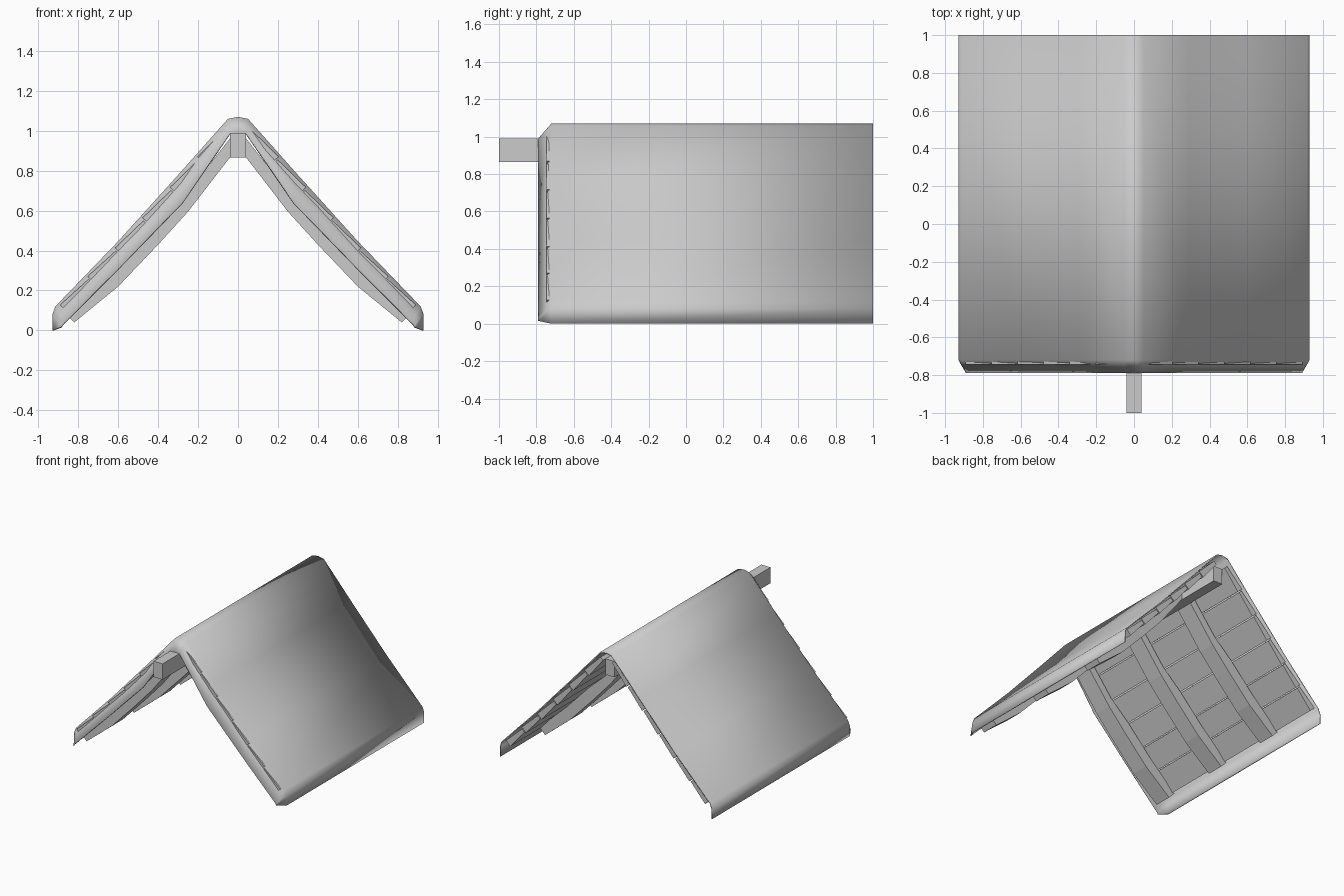
import bpy, bmesh, math
from mathutils import Vector

old = bpy.data.objects.get("Cube")
if old:
    bpy.data.objects.remove(old, do_unlink=True)

grey = bpy.data.materials.new("plain_grey")
grey.use_nodes = True
grey.diffuse_color = (0.6, 0.6, 0.6, 1)
grey.node_tree.nodes["Principled BSDF"].inputs["Base Color"].default_value = (0.6, 0.6, 0.6, 1)


def finish(name, bm):
    mesh = bpy.data.meshes.new(name)
    bm.to_mesh(mesh)
    bm.free()
    mesh.materials.append(grey)
    obj = bpy.data.objects.new(name, mesh)
    bpy.context.collection.objects.link(obj)
    return obj


def prism(name, profile, y0, y1, mirror=True):
    """Extrude an xz outline along y, optionally mirrored to the other slope."""
    bm = bmesh.new()
    face = bm.faces.new([bm.verts.new((x, y0, z)) for x, z in profile])
    ext = bmesh.ops.extrude_face_region(bm, geom=[face])["geom"]
    bmesh.ops.translate(bm, vec=(0, y1 - y0, 0),
                        verts=[v for v in ext if isinstance(v, bmesh.types.BMVert)])
    bmesh.ops.recalc_face_normals(bm, faces=bm.faces)
    obj = finish(name, bm)
    if mirror:
        obj.modifiers.new("other_slope", "MIRROR")
    return obj


def both_sides(half):
    return [(-x, z) for x, z in reversed(half[1:])] + half


# Roof skin: outer section from the back to the front, then a sloping front lip
outer = [(0, 1.07), (0.05, 1.06), (0.29, 0.79), (0.6, 0.447), (0.915, 0.12), (0.93, 0.08), (0.93, 0)]
lip = [(0, 0.99), (0.04, 0.99), (0.28, 0.64), (0.6, 0.31), (0.87, 0.04), (0.885, 0.025), (0.89, 0.015)]
bm = bmesh.new()
rows = [[bm.verts.new((x, y, z)) for x, z in both_sides(half)]
        for half, y in ((outer, 1), (outer, -0.72), (lip, -0.79))]
for back, front in zip(rows, rows[1:]):
    for i in range(len(back) - 1):
        bm.faces.new((back[i], front[i], front[i + 1], back[i + 1]))
skin = finish("roof_skin", bm)
solid = skin.modifiers.new("thickness", "SOLIDIFY")
solid.thickness = 0.008
solid.offset = -1
bpy.context.view_layer.objects.active = skin
skin.select_set(True)
bpy.ops.object.shade_smooth_by_angle(angle=math.radians(60))
skin.select_set(False)


# Lapped planks under the skin
def under_skin(x, depth):
    for (xa, za), (xb, zb) in zip(outer[1:], outer[2:]):
        if x <= xb:
            along = Vector((xb - xa, zb - za)).normalized()
            normal = Vector((-along.y, along.x))
            z = za + (zb - za) * (x - xa) / (xb - xa)
            return Vector((x, z)) - normal * depth


count, first, last = 6, 0.08, 0.905
step = (last - first) / count
for i in range(count):
    a = first + i * step
    b = a + step * 0.96
    prism(f"plank_{i + 1}",
          [under_skin(a, 0.025), under_skin(b, 0.012), under_skin(b, 0.065), under_skin(a, 0.055)],
          -0.745, 0.98)

# Curved rafters
rafter = [(0.03, 0.88), (0.25, 0.595), (0.4, 0.43), (0.6, 0.22), (0.82, 0.04),
          (0.87, 0.09), (0.64, 0.305), (0.43, 0.525), (0.27, 0.67), (0.03, 0.975)]
for i, y in enumerate((-0.65, -0.06, 0.52)):
    prism(f"rafter_{i + 1}", rafter, y - 0.07, y + 0.07)

# Ridge beam
prism("ridge_beam", [(-0.04, 0.865), (0.04, 0.865), (0.04, 0.99), (-0.04, 0.99)], -1, 0.95, mirror=False)
